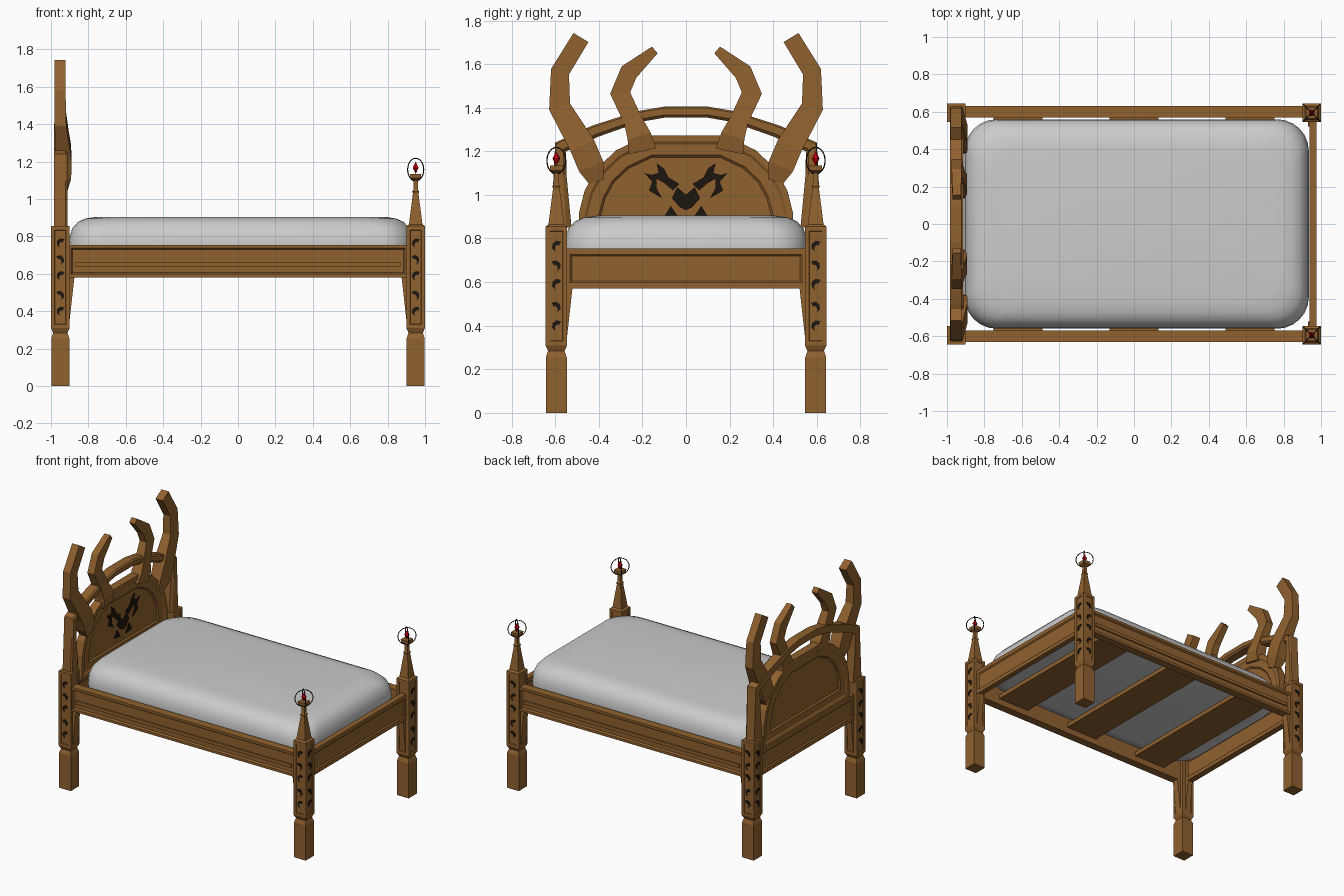
import bpy, bmesh, math
from mathutils import Vector, Matrix

if "Cube" in bpy.data.objects:
    bpy.data.objects.remove(bpy.data.objects["Cube"])


def mat(name, col):
    m = bpy.data.materials.new(name)
    m.diffuse_color = (*col, 1)
    m.use_nodes = True
    m.node_tree.nodes["Principled BSDF"].inputs["Base Color"].default_value = m.diffuse_color
    return m


WOOD = mat("wood", (0.28, 0.12, 0.028))
DARK = mat("dark_carving", (0.012, 0.008, 0.004))
RED = mat("red_gem", (0.65, 0.0, 0.005))


def finish(name, bm, m=None):
    bmesh.ops.recalc_face_normals(bm, faces=bm.faces)
    me = bpy.data.meshes.new(name)
    bm.to_mesh(me)
    bm.free()
    if m:
        me.materials.append(m)
    ob = bpy.data.objects.new(name, me)
    bpy.context.collection.objects.link(ob)
    return ob


def loft(bm, rings):
    """Skin a list of equal-length point rings and cap both ends."""
    vs = [[bm.verts.new(p) for p in r] for r in rings]
    n = len(vs[0])
    for a, b in zip(vs, vs[1:]):
        for i in range(n):
            bm.faces.new((a[i], a[(i + 1) % n], b[(i + 1) % n], b[i]))
    bm.faces.new(vs[0])
    bm.faces.new(vs[-1])
    bmesh.ops.recalc_face_normals(bm, faces=bm.faces)


def prism(bm, pts, axis, a, b):
    """Extrude a (u, z) outline along x or y."""
    f = (lambda t, u, z: (t, u, z)) if axis == 0 else (lambda t, u, z: (u, t, z))
    loft(bm, [[f(t, u, z) for u, z in pts] for t in (a, b)])


def recess(bm, pick, steps):
    for thick, depth in steps:
        fs = [f for f in bm.faces if pick(f)] if thick == steps[0][0] else fs
        bmesh.ops.inset_individual(bm, faces=fs, thickness=thick, depth=depth, use_even_offset=True)


def rect(u0, u1, z0, z1):
    return [(u0, z0), (u1, z0), (u1, z1), (u0, z1)]


def square(cx, cy, h, z):
    return [(cx - h, cy - h, z), (cx + h, cy - h, z), (cx + h, cy + h, z), (cx - h, cy + h, z)]


def sym(half):
    """Mirror a half outline that ends near the centre line."""
    return half + [(-u, z) for u, z in reversed(half)]


# posts, with spires, cups, gems and crossed rings on the foot pair
LEG = [(0, .048), (.255, .048), (.285, .038), (.31, .05), (.855, .05)]
SPIRE = [(.865, .036), (1.03, .015), (1.04, .019), (1.05, .012), (1.10, .011), (1.112, .028), (1.135, .03)]
LEAF = [(-.022, .02), (0, .025), (.018, .011), (.019, -.01), (.004, -.026),
        (.007, -.008), (-.002, .005), (-.012, .003)]
for sx in (-1, 1):
    for sy in (-1, 1):
        cx, cy = .95 * sx, .595 * sy
        end = "foot" if sx > 0 else "head"
        bm = bmesh.new()
        loft(bm, [square(cx, cy, h, z) for z, h in LEG + (SPIRE if sx > 0 else [])])
        recess(bm, lambda f: .55 < f.calc_center_median().z < .62, [(.02, 0), (.002, -.004)])
        finish(end + "_post", bm, WOOD)

        # carved leaves on the two outer faces
        bm = bmesh.new()
        for k, z in enumerate((.765, .675, .59, .485, .40)):
            flip = 1 if k % 2 else -1
            shape = [(flip * u, z + w) for u, w in LEAF]
            prism(bm, [(cx + u, w) for u, w in shape], 1, cy + sy * .043, cy + sy * .05)
            prism(bm, [(cy + u, w) for u, w in shape], 0, cx + sx * .043, cx + sx * .05)
        finish("post_leaf_carvings", bm, DARK)

        # small tapered brackets under the rails
        bm = bmesh.new()
        x0, y0 = cx - sx * .045, cy - sy * .045
        prism(bm, [(x0, .31), (x0 - sx * .03, .58), (x0, .58)], 1, cy - .025, cy + .025)
        prism(bm, [(y0, .31), (y0 - sy * .03, .58), (y0, .58)], 0, cx - .02, cx + .02)
        finish("post_brackets", bm, WOOD)

        if sx > 0:
            bm = bmesh.new()
            for d in (-1, 1):
                bmesh.ops.create_cone(bm, cap_ends=True, segments=6, radius1=.018 if d > 0 else 0,
                                      radius2=0 if d > 0 else .018, depth=.034,
                                      matrix=Matrix.Translation((cx, cy, 1.167 + d * .017)))
            finish("finial_gem", bm, RED)
            for k in (1, -1):
                bpy.ops.mesh.primitive_torus_add(major_radius=.061, minor_radius=.003, major_segments=24,
                                                 minor_segments=6, location=(cx, cy, 1.157),
                                                 rotation=(math.pi / 2, 0, k * math.pi / 4))
                ring = bpy.context.object
                ring.name = "finial_ring"
                ring.data.materials.append(DARK)

# side rails with recessed outer face and a bead
for sy in (-1, 1):
    bm = bmesh.new()
    prism(bm, rect(-.91, .91, .58, .755), 1, sy * .57, sy * .63)
    recess(bm, lambda f: abs(f.normal.y) > .9 and f.calc_center_median().y * sy > .6, [(.018, 0), (.008, -.012)])
    prism(bm, rect(-.87, .87, .638, .662), 1, sy * .61, sy * .628)
    finish("side_rail", bm, WOOD)

# foot rail and lower head rail
for name, a, b in (("foot_rail", .937, .976), ("head_rail", -.976, -.93)):
    bm = bmesh.new()
    prism(bm, rect(-.56, .56, .57, .755), 0, a, b)
    recess(bm, lambda f: abs(f.normal.x) > .9, [(.028, 0), (.008, -.008)])
    finish(name, bm, WOOD)

# slats
for x in (-.62, 0, .62):
    bm = bmesh.new()
    prism(bm, rect(x - .13, x + .13, .625, .655), 1, -.575, .575)
    finish("slat", bm, WOOD)

# headboard panel
bm = bmesh.new()
prism(bm, sym([(.5, .75), (.49, .92), (.465, 1.02), (.41, 1.12), (.32, 1.205), (.18, 1.272)]), 0, -.975, -.915)
recess(bm, lambda f: abs(f.normal.x) > .9, [(.028, 0), (.012, -.008), (.05, 0.0), (.01, -.01)])
finish("headboard_panel", bm, WOOD)

# open arch standing around the panel
outer = [(.62, .85), (.607, 1.10), (.60, 1.24), (.43, 1.318), (.22, 1.385), (.1, 1.405)]
inner = [(.525, .85), (.548, 1.09), (.55, 1.20), (.40, 1.268), (.21, 1.335), (.095, 1.355)]
bm = bmesh.new()
path = list(zip(outer, inner))
path += [((-o[0], o[1]), (-i[0], i[1])) for o, i in reversed(path)]
loft(bm, [[(-.985, *o), (-.922, *o), (-.912, o[0] * .9 + i[0] * .1, o[1] * .85 + i[1] * .15),
           (-.912, o[0] * .25 + i[0] * .75, o[1] * .25 + i[1] * .75), (-.925, *i), (-.985, *i)] for o, i in path])
finish("headboard_arch", bm, WOOD)

# antler-like horns: (y, z, width, back x, front x)
OUTER = [(.41, 1.06, .07, -.96, -.91), (.435, 1.13, .12, -.975, -.892), (.475, 1.225, .12, -.978, -.89),
         (.58, 1.405, .10, -.98, -.918), (.578, 1.565, .086, -.98, -.922), (.482, 1.722, .08, -.98, -.922)]
INNER = [(.20, 1.20, .13, -.97, -.905), (.215, 1.27, .11, -.975, -.892), (.245, 1.345, .085, -.975, -.905),
         (.302, 1.467, .092, -.975, -.92), (.262, 1.563, .085, -.975, -.922), (.143, 1.665, .04, -.97, -.925)]
for name, pts in (("outer_horn", OUTER), ("inner_horn", INNER)):
    for s in (-1, 1):
        rings = []
        for i, (y, z, w, xa, xb) in enumerate(pts):
            p, q = pts[max(i - 1, 0)], pts[min(i + 1, len(pts) - 1)]
            t = Vector((q[0] - p[0], q[1] - p[1])).normalized()
            dy, dz = -t.y * w / 2, t.x * w / 2
            rings.append([(xa, s * (y - dy), z - dz), (xb, s * (y - dy), z - dz),
                          (xb, s * (y + dy), z + dz), (xa, s * (y + dy), z + dz)])
        bm = bmesh.new()
        loft(bm, rings)
        finish(name, bm, WOOD)

# dark carving on the panel, mirrored shards
SHARDS = [[(.03, 1.05), (.08, 1.08), (.10, 1.12), (.135, 1.145), (.125, 1.10), (.165, 1.09), (.10, 1.055), (.06, 1.02)],
          [(.135, 1.085), (.19, 1.10), (.155, 1.06), (.17, 1.02), (.11, .985), (.135, 1.03)],
          [(0, 1.0), (.04, 1.035), (.065, .985), (.03, .945), (0, .93)],
          [(.03, .89), (.07, .95), (.10, .90)]]
bm = bmesh.new()
for shard in SHARDS:
    for s in (-1, 1):
        prism(bm, [(s * y, z) for y, z in shard], 0, -.94, -.926)
finish("headboard_carving", bm, DARK)


# mattress from stacked rounded rectangles
def rounded(inset, z, n=6):
    r = .17
    hx, hy = .92 - inset, .56 - inset
    pts = []
    for k, (sx, sy) in enumerate(((1, 1), (-1, 1), (-1, -1), (1, -1))):
        for i in range(n + 1):
            a = (k + i / n) * math.pi / 2
            pts.append((.015 + sx * (hx - r) + r * math.cos(a), sy * (hy - r) + r * math.sin(a), z))
    return pts


bm = bmesh.new()
LEVELS = [(.10, .655), (.03, .665), (.005, .70), (0, .75), (.005, .80), (.02, .845), (.05, .878), (.09, .896), (.15, .905)]
loft(bm, [rounded(i, z) for i, z in LEVELS])
mattress = finish("mattress", bm)
for p in mattress.data.polygons:
    p.use_smooth = True
